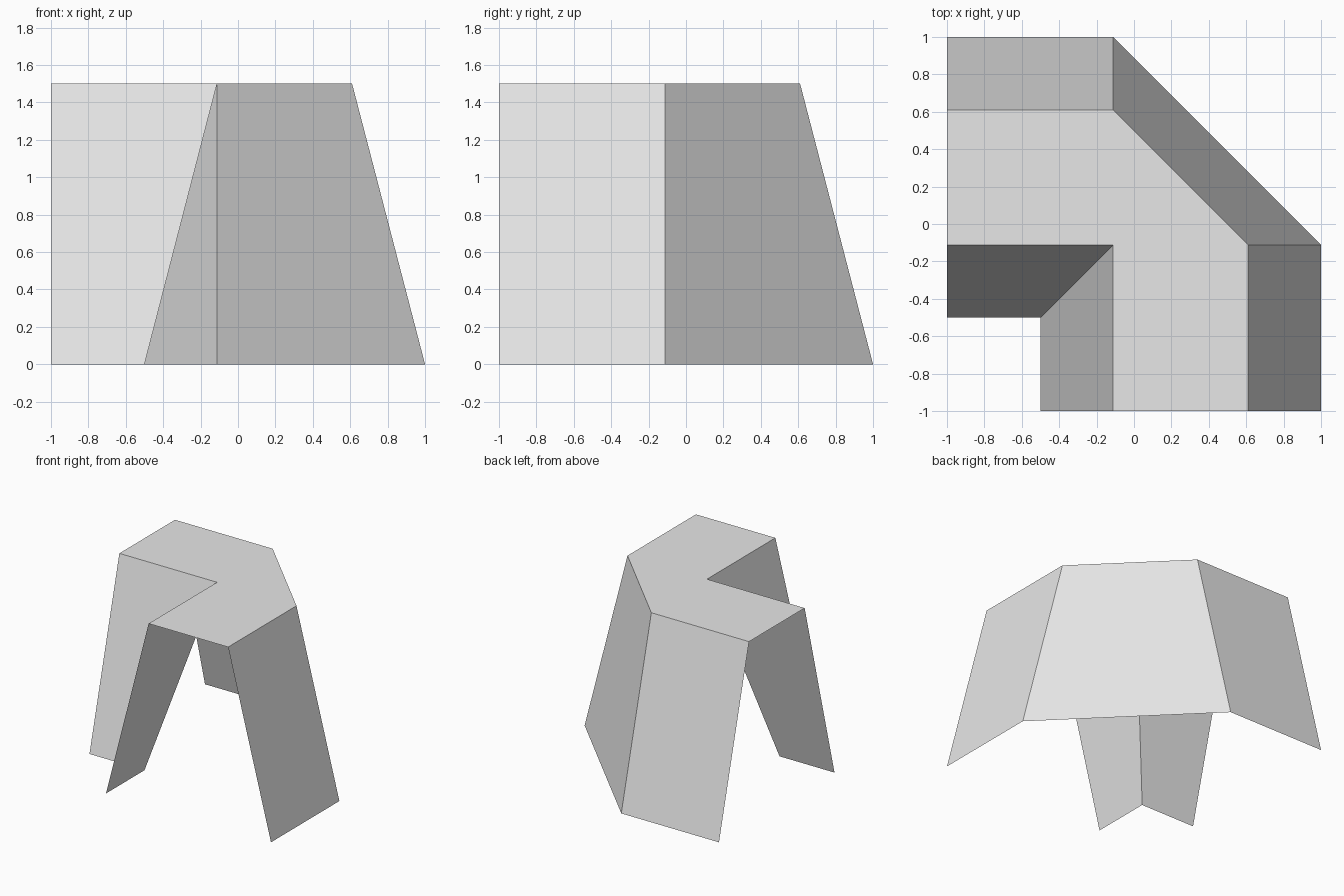
import bpy

cube = bpy.data.objects.get("Cube")
if cube:
    bpy.data.objects.remove(cube, do_unlink=True)

HEIGHT = 1.5
BEND = -0.112    # where both arms meet the bend
EAVE = 0.61      # outer roof edge
OUTER = 1.0      # outer foot line
INNER = -0.5     # inner foot line

grey = bpy.data.materials.new("light_grey")
grey.use_nodes = True
grey.diffuse_color = (0.8, 0.8, 0.8, 1)
grey.node_tree.nodes["Principled BSDF"].inputs["Base Color"].default_value = (0.8, 0.8, 0.8, 1)


def add_mesh(name, verts, faces):
    mesh = bpy.data.meshes.new(name)
    mesh.from_pydata(verts, [], faces)
    mesh.materials.append(grey)
    obj = bpy.data.objects.new(name, mesh)
    bpy.context.collection.objects.link(obj)
    return obj


def at_height(path, z):
    return [(x, y, z) for x, y in path]


def sloped_wall(name, top, foot):
    """Strip of flat panels from a roof edge down to the ground."""
    n = len(top)
    faces = [(i, n + i, n + i + 1, i + 1) for i in range(n - 1)]
    return add_mesh(name, at_height(top, HEIGHT) + at_height(foot, 0), faces)


# Edge paths, each running from one open end to the other
outer_top = [(EAVE, -1), (EAVE, BEND), (BEND, EAVE), (-1, EAVE)]
outer_foot = [(OUTER, -1), (OUTER, BEND), (BEND, OUTER), (-1, OUTER)]
inner_top = [(-1, BEND), (BEND, BEND), (BEND, -1)]
inner_foot = [(-1, INNER), (INNER, INNER), (INNER, -1)]

# Flat bent roof
roof = outer_top + inner_top
add_mesh("roof", at_height(roof, HEIGHT), [tuple(range(len(roof)))])

# Sloped walls; the ends and the underside stay open
sloped_wall("outer_wall", outer_top, outer_foot)
sloped_wall("inner_wall", inner_top, inner_foot)
